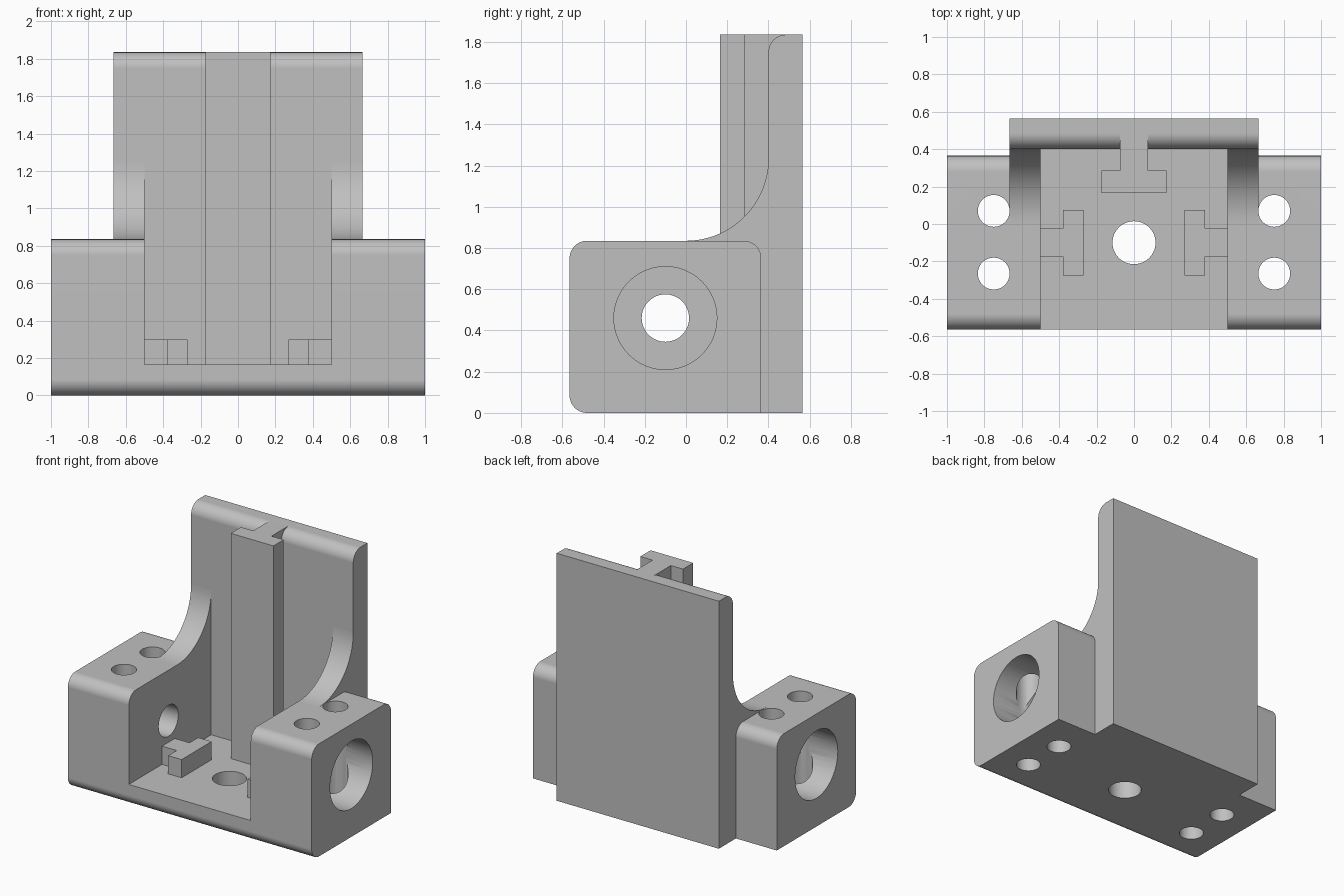
import bpy, bmesh, math
from mathutils import Vector

if "Cube" in bpy.data.objects:
    bpy.data.objects.remove(bpy.data.objects["Cube"], do_unlink=True)

# Main dimensions
WALL = 0.165            # floor and plate thickness
INNER, RIB, OUTER = 0.5, 0.665, 1.0
FRONT, BACK, PLATE, REAR = -0.565, 0.365, 0.4, 0.565
BLOCK_TOP, TOP = 0.835, 1.835
R = 0.085               # edge rounding
BORE_Y, BORE_Z = -0.1, 0.46

grey = bpy.data.materials.new("plain grey")
grey.use_nodes = True
grey.diffuse_color = (0.53, 0.53, 0.53, 1)
grey.node_tree.nodes["Principled BSDF"].inputs["Base Color"].default_value = grey.diffuse_color


def arc(cy, cz, r, start, end, n=14):
    """Points along an arc, angles in degrees."""
    angles = [math.radians(start + (end - start) * i / n) for i in range(n + 1)]
    return [(cy + r * math.cos(a), cz + r * math.sin(a)) for a in angles]


def prism(name, profile, low, high, axis="X"):
    """Extrude a (y, z) profile along X, or an (x, y) profile along Z."""
    bm = bmesh.new()
    place = (lambda p: (low, *p)) if axis == "X" else (lambda p: (*p, low))
    face = bm.faces.new([bm.verts.new(place(p)) for p in profile])
    moved = bmesh.ops.extrude_face_region(bm, geom=[face])["geom"]
    step = Vector((high - low, 0, 0)) if axis == "X" else Vector((0, 0, high - low))
    bmesh.ops.translate(bm, vec=step, verts=[v for v in moved if isinstance(v, bmesh.types.BMVert)])
    bmesh.ops.recalc_face_normals(bm, faces=bm.faces)
    mesh = bpy.data.meshes.new(name)
    bm.to_mesh(mesh)
    bm.free()
    mesh.materials.append(grey)
    obj = bpy.data.objects.new(name, mesh)
    bpy.context.collection.objects.link(obj)
    return obj


def activate(obj):
    bpy.ops.object.select_all(action="DESELECT")
    obj.select_set(True)
    bpy.context.view_layer.objects.active = obj


def drill(obj, a, b, r, low, high, axis):
    """Cut a round hole centred on (a, b) along an axis."""
    cutter = prism("hole_cutter", arc(a, b, r, 0, 360, 48)[:-1], low, high, axis)
    cutter.hide_render = True
    mod = obj.modifiers.new("hole", "BOOLEAN")
    mod.operation, mod.solver, mod.object = "DIFFERENCE", "EXACT", cutter
    activate(obj)
    bpy.ops.object.modifier_apply(modifier=mod.name)
    bpy.data.objects.remove(cutter, do_unlink=True)


def finish(obj, mirrored=False):
    """Smooth the rounded faces and mirror paired parts."""
    activate(obj)
    bpy.ops.object.shade_smooth_by_angle(angle=math.radians(30))
    if mirrored:
        obj.modifiers.new("mirror", "MIRROR").use_mirror_merge = False
    obj.modifiers.new("flat_normals", "WEIGHTED_NORMAL").keep_sharp = True


# Floor with its central hole
floor_profile = arc(FRONT + R, R, R, 180, 270) + [(PLATE, 0), (PLATE, WALL), (FRONT, WALL)]
base_floor = prism("base_floor", floor_profile, -INNER, INNER)
drill(base_floor, 0, BORE_Y, 0.115, -0.1, 0.3, "Z")
finish(base_floor)

# Side blocks with counterbored cross hole and two vertical holes
block_profile = (arc(FRONT + R, R, R, 180, 270) + [(BACK, 0)]
                 + arc(BACK - R, BLOCK_TOP - R, R, 0, 90)
                 + arc(FRONT + R, BLOCK_TOP - R, R, 90, 180))
side_blocks = prism("side_blocks", block_profile, INNER, OUTER)
drill(side_blocks, BORE_Y, BORE_Z, 0.25, RIB, 1.1, "X")
drill(side_blocks, BORE_Y, BORE_Z, 0.115, 0.4, 0.8, "X")
for y in (0.07, -0.265):
    drill(side_blocks, 0.75, y, R, -0.1, 1.0, "Z")
finish(side_blocks, True)

# Curved ribs joining the blocks to the back plate
rib_profile = (arc(0, BLOCK_TOP + PLATE, PLATE, 270, 360, 24) + [(PLATE, 0), (BACK, 0)]
               + arc(BACK - R, BLOCK_TOP - R, R, 0, 90))
finish(prism("curved_ribs", rib_profile, INNER, RIB), True)

# Back plate with a rounded front top edge
plate_profile = [(REAR, 0), (REAR, TOP)] + arc(PLATE + R, TOP - R, R, 90, 180) + [(PLATE, 0)]
finish(prism("back_plate", plate_profile, -RIB, RIB))

# Tall T-shaped rail
half = [(0.075, PLATE + R), (0.075, 0.285), (0.175, 0.285), (0.175, WALL)]
finish(prism("t_rail", half + [(-x, y) for x, y in reversed(half)], WALL, TOP, "Z"))

# Low T-shaped lugs on the inner walls
lug = [(INNER, 0.075), (0.38, 0.075), (0.38, 0.175), (0.27, 0.175)]
lug_profile = [(x, BORE_Y + y) for x, y in lug] + [(x, BORE_Y - y) for x, y in reversed(lug)]
finish(prism("t_lugs", lug_profile, WALL, 0.3, "Z"), True)
